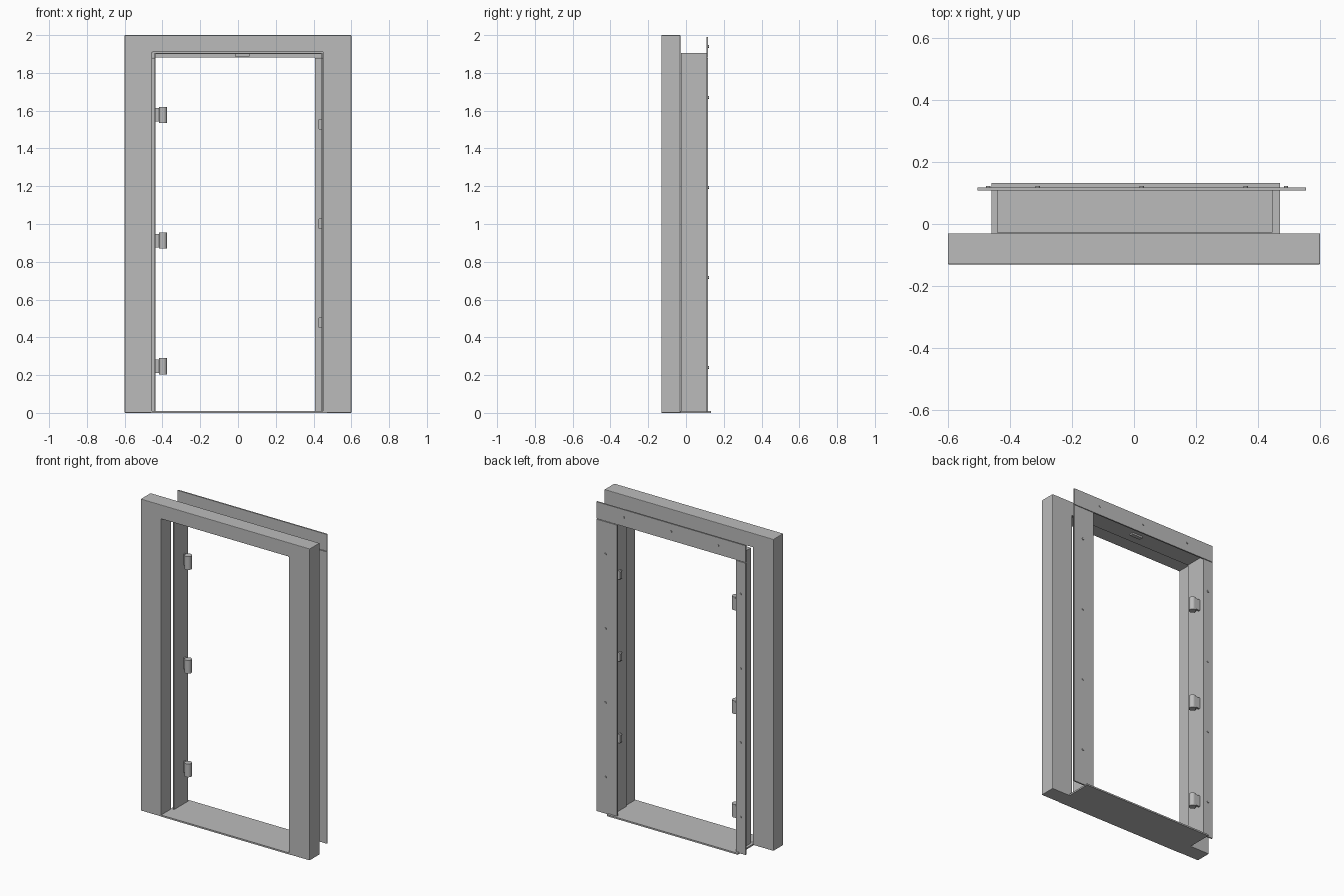
import bpy, bmesh, math

if "Cube" in bpy.data.objects:
    bpy.data.objects.remove(bpy.data.objects["Cube"])

steel = bpy.data.materials.new("grey steel")
steel.diffuse_color = (0.5, 0.5, 0.5, 1)
steel.use_nodes = True
steel.node_tree.nodes["Principled BSDF"].inputs["Base Color"].default_value = steel.diffuse_color


def finish(name, bm, smooth=False):
    bmesh.ops.recalc_face_normals(bm, faces=bm.faces)
    me = bpy.data.meshes.new(name)
    bm.to_mesh(me)
    bm.free()
    me.materials.append(steel)
    for p in me.polygons:
        p.use_smooth = smooth and len(p.vertices) == 4
    ob = bpy.data.objects.new(name, me)
    bpy.context.collection.objects.link(ob)
    return ob


def box(name, x0, x1, y0, y1, z0, z1):
    bm = bmesh.new()
    bmesh.ops.create_cube(bm, size=1)
    for v in bm.verts:
        v.co = ((x0 + x1) / 2 + v.co.x * (x1 - x0),
                (y0 + y1) / 2 + v.co.y * (y1 - y0),
                (z0 + z1) / 2 + v.co.z * (z1 - z0))
    return finish(name, bm)


def cylinder(name, radius, depth, location, along_y=False, segments=24):
    bm = bmesh.new()
    bmesh.ops.create_cone(bm, cap_ends=True, segments=segments,
                          radius1=radius, radius2=radius, depth=depth)
    ob = finish(name, bm, smooth=True)
    ob.location = location
    if along_y:
        ob.rotation_euler.x = math.pi / 2
    return ob


# Front surround: one U-shaped profile, extruded and slightly eased
bm = bmesh.new()
outline = [(-0.6, 0), (-0.6, 2), (0.6, 2), (0.6, 0),
           (0.45, 0), (0.45, 1.91), (-0.455, 1.91), (-0.455, 0)]
face = bm.faces.new([bm.verts.new((x, -0.13, z)) for x, z in outline])
ext = bmesh.ops.extrude_face_region(bm, geom=[face])
bmesh.ops.translate(bm, vec=(0, 0.1, 0),
                    verts=[g for g in ext["geom"] if isinstance(g, bmesh.types.BMVert)])
surround = finish("front_surround", bm)
bevel = surround.modifiers.new("eased edges", 'BEVEL')
bevel.width, bevel.segments = 0.003, 2

# Sheet lining and threshold
box("threshold", -0.46, 0.47, -0.13, 0.132, 0, 0.01)
box("hinge_jamb", -0.442, -0.436, -0.027, 0.11, 0.01, 1.905)
box("strike_jamb", 0.441, 0.447, -0.027, 0.11, 0.01, 1.905)
box("head_jamb", -0.442, 0.447, -0.027, 0.11, 1.899, 1.905)

# Rear flanges
box("hinge_flange", -0.505, -0.436, 0.108, 0.117, 0.005, 1.878)
box("strike_flange", 0.408, 0.555, 0.108, 0.117, 0.005, 1.878)
box("head_flange", -0.505, 0.555, 0.108, 0.117, 1.882, 1.99)

# Screw heads on the flanges
for x in (-0.31, 0.025, 0.36):
    cylinder("head_screw", 0.007, 0.008, (x, 0.118, 1.94), True, 12)
for z in (0.24, 0.717, 1.193, 1.67):
    for x in (-0.47, 0.49):
        cylinder("side_screw", 0.007, 0.008, (x, 0.118, z), True, 12)

# Hinges: barrel and leaf
for z in (0.247, 0.912, 1.578):
    cylinder("hinge_barrel", 0.022, 0.085, (-0.397, 0.062, z))
    box("hinge_leaf", -0.438, -0.395, 0.072, 0.084, z - 0.036, z + 0.036)

# Strike keepers: small half-round tabs on the strike jamb
for z in (0.478, 1.002, 1.528):
    bm = bmesh.new()
    tab = [(0.442, -0.028), (0.442, 0.028), (0.430, 0.028), (0.425, 0.022),
           (0.425, -0.022), (0.430, -0.028)]
    f = bm.faces.new([bm.verts.new((x, 0.04, z + dz)) for x, dz in tab])
    ext = bmesh.ops.extrude_face_region(bm, geom=[f])
    bmesh.ops.translate(bm, vec=(0, 0.02, 0),
                        verts=[g for g in ext["geom"] if isinstance(g, bmesh.types.BMVert)])
    finish("strike_keeper", bm)

# Keeper under the head
box("head_keeper", -0.015, 0.06, 0.035, 0.06, 1.888, 1.9)
